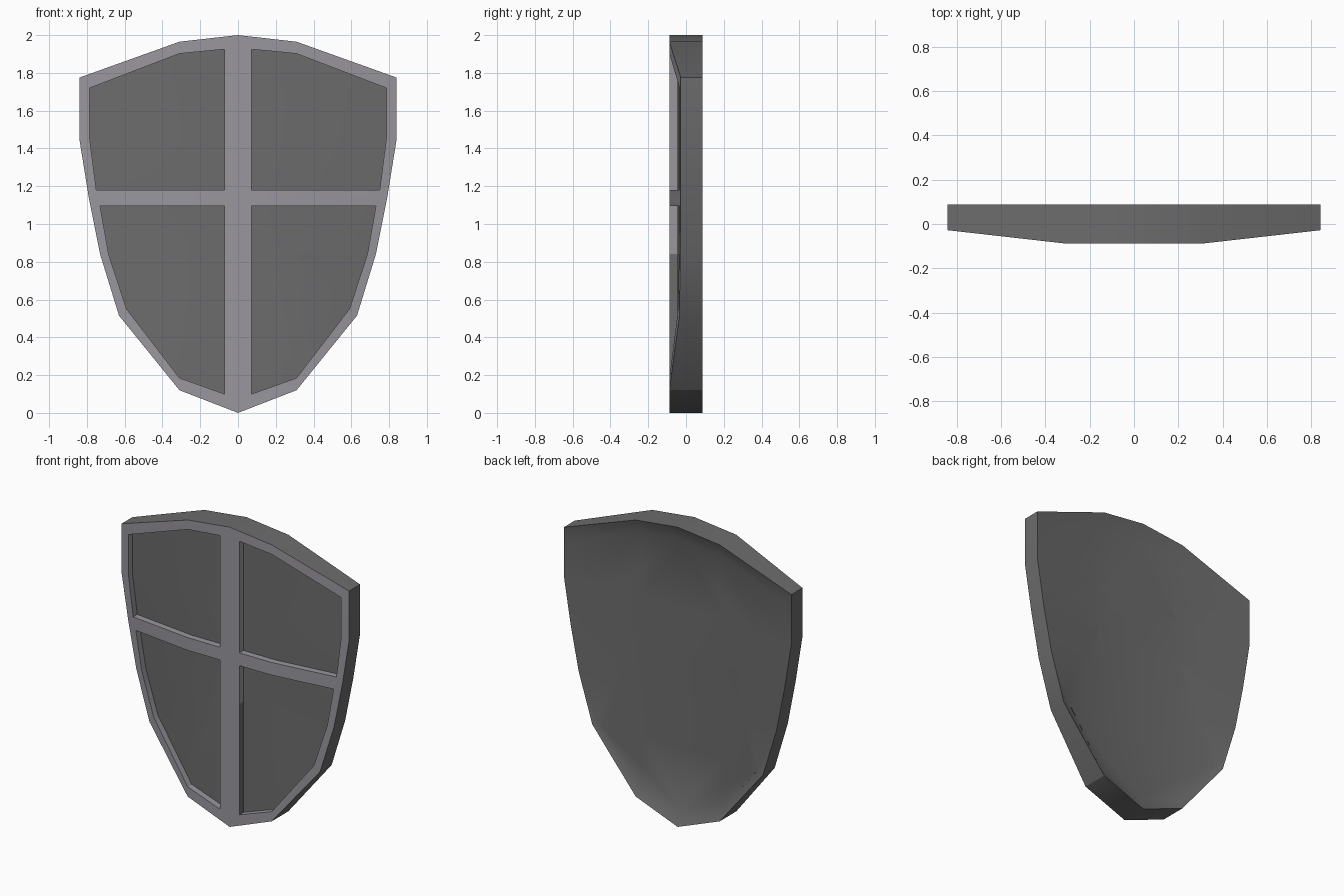
import bpy, bmesh
from mathutils import Vector

if "Cube" in bpy.data.objects:
    bpy.data.objects.remove(bpy.data.objects["Cube"])


def material(name, rgb):
    m = bpy.data.materials.new(name)
    m.diffuse_color = (*rgb, 1)
    m.use_nodes = True
    m.node_tree.nodes["Principled BSDF"].inputs["Base Color"].default_value = m.diffuse_color
    return m


DARK = material("dark iron", (0.15, 0.15, 0.152))
LIGHT = material("pale steel", (0.32, 0.31, 0.34))

# Right-half outlines, (x, z)
OUTER = [(0, 2), (.31, 1.965), (.84, 1.775), (.84, 1.45), (.79, 1.14),
         (.73, .84), (.63, .515), (.31, .12), (0, 0)]
BACK = [(0, 1.90), (.31, 1.865), (.80, 1.705), (.835, 1.45), (.785, 1.14),
        (.725, .84), (.60, .55), (.31, .2), (0, .09)]
UPPER = [(.072, 1.18), (.072, 1.925), (.31, 1.902), (.785, 1.72), (.785, 1.45), (.75, 1.18)]
LOWER = [(.072, 1.095), (.072, .1), (.31, .185), (.59, .55), (.685, .84), (.73, 1.095)]
RECESS, RIM = .043, .088
BACK_MID = .047


def bend(x, z):
    """0 in the flat middle, rising to 1 at the shield's side edge."""
    zc = min(max(z, .515), 1.775)
    for (xa, za), (xb, zb) in zip(OUTER[2:6], OUTER[3:7]):
        if zb <= zc <= za:
            edge = xb + (xa - xb) * (zc - zb) / (za - zb)
            break
    return min(1, max(0, (x - .31) / (edge - .31)))


def front_y(x, z):
    return -RIM + (.053 + .007 * min(1, max(0, z - .515) / .5)) * bend(x, z)


def back_y(x, z):
    return BACK_MID + (RIM - BACK_MID) * bend(x, z)


def sheet(bm, loops, surface, facing):
    """Fill outlines (later loops are holes), cut at the creases and bend."""
    edges = []
    for loop in loops:
        vs = [bm.verts.new((x, 0, z)) for x, z in loop]
        edges += [bm.edges.new((vs[i - 1], vs[i])) for i in range(len(vs))]
    bmesh.ops.triangle_fill(bm, use_beauty=True, edges=edges, normal=(0, -1, 0))
    cuts = [((.31, 0, 0), (1, 0, 0))] + [((0, 0, z), (0, 0, 1)) for z in (1.45, 1.14, .84, .515)]
    for co, no in cuts:
        bmesh.ops.bisect_plane(bm, geom=bm.verts[:] + bm.edges[:] + bm.faces[:],
                               dist=1e-5, plane_co=co, plane_no=no)
    for v in bm.verts:
        v.co.y = surface(v.co.x, v.co.z)
    bm.normal_update()
    for f in bm.faces:
        if f.normal.y * facing < 0:
            f.normal_flip()


def finish(name, bm, mats):
    me = bpy.data.meshes.new(name)
    bm.to_mesh(me)
    bm.free()
    for m in mats:
        me.materials.append(m)
    ob = bpy.data.objects.new(name, me)
    bpy.context.collection.objects.link(ob)
    mod = ob.modifiers.new("mirror", 'MIRROR')
    mod.use_clip = True
    bpy.ops.object.select_all(action='DESELECT')
    ob.select_set(True)
    bpy.context.view_layer.objects.active = ob
    bpy.ops.object.shade_smooth_by_angle(angle=.52)
    return ob


# Pale front frame with cross bars
bm = bmesh.new()
sheet(bm, [OUTER, UPPER, LOWER], front_y, -1)
finish("front_frame", bm, [LIGHT])

# Four recessed panels with pale side walls up to the frame
for name, loop in (("upper_panels", UPPER), ("lower_panels", LOWER)):
    bm = bmesh.new()
    sheet(bm, [loop], lambda x, z: front_y(x, z) + RECESS, -1)
    centre = Vector((.4, 0, sum(p[1] for p in loop) / len(loop)))
    rim = [e for e in bm.edges if e.is_boundary]
    for e in rim:
        a, b = [v.co.copy() for v in e.verts]
        up = Vector((0, -RECESS, 0))
        f = bm.faces.new([bm.verts.new(c) for c in (a, b, b + up, a + up)])
        f.normal_update()
        mid = f.calc_center_median()
        if f.normal.dot(centre - mid) < 0:
            f.normal_flip()
        bar_foot = mid.x < .08 and mid.z < .84
        f.material_index = 0 if bar_foot else 1
    bmesh.ops.remove_doubles(bm, verts=bm.verts[:], dist=1e-5)
    finish(name, bm, [DARK, LIGHT])

# Dark shell: hollow back, sloped inner rim and outer edge wall
bm = bmesh.new()
sheet(bm, [BACK], back_y, 1)
rings = [[(x, front_y(x, z), z) for x, z in OUTER],
         [(x, RIM, z) for x, z in OUTER],
         [(x, back_y(x, z), z) for x, z in BACK]]
for k in range(2):
    for i in range(len(OUTER) - 1):
        q = [rings[k][i], rings[k][i + 1], rings[k + 1][i + 1], rings[k + 1][i]]
        f = bm.faces.new([bm.verts.new(c) for c in q])
        f.normal_update()
        out = f.calc_center_median() - Vector((0, 0, 1.1))
        out.y = 0
        if (k == 0 and f.normal.dot(out) < 0) or (k == 1 and f.normal.y < 0):
            f.normal_flip()
bmesh.ops.remove_doubles(bm, verts=bm.verts[:], dist=1e-4)
finish("shield_shell", bm, [DARK])
